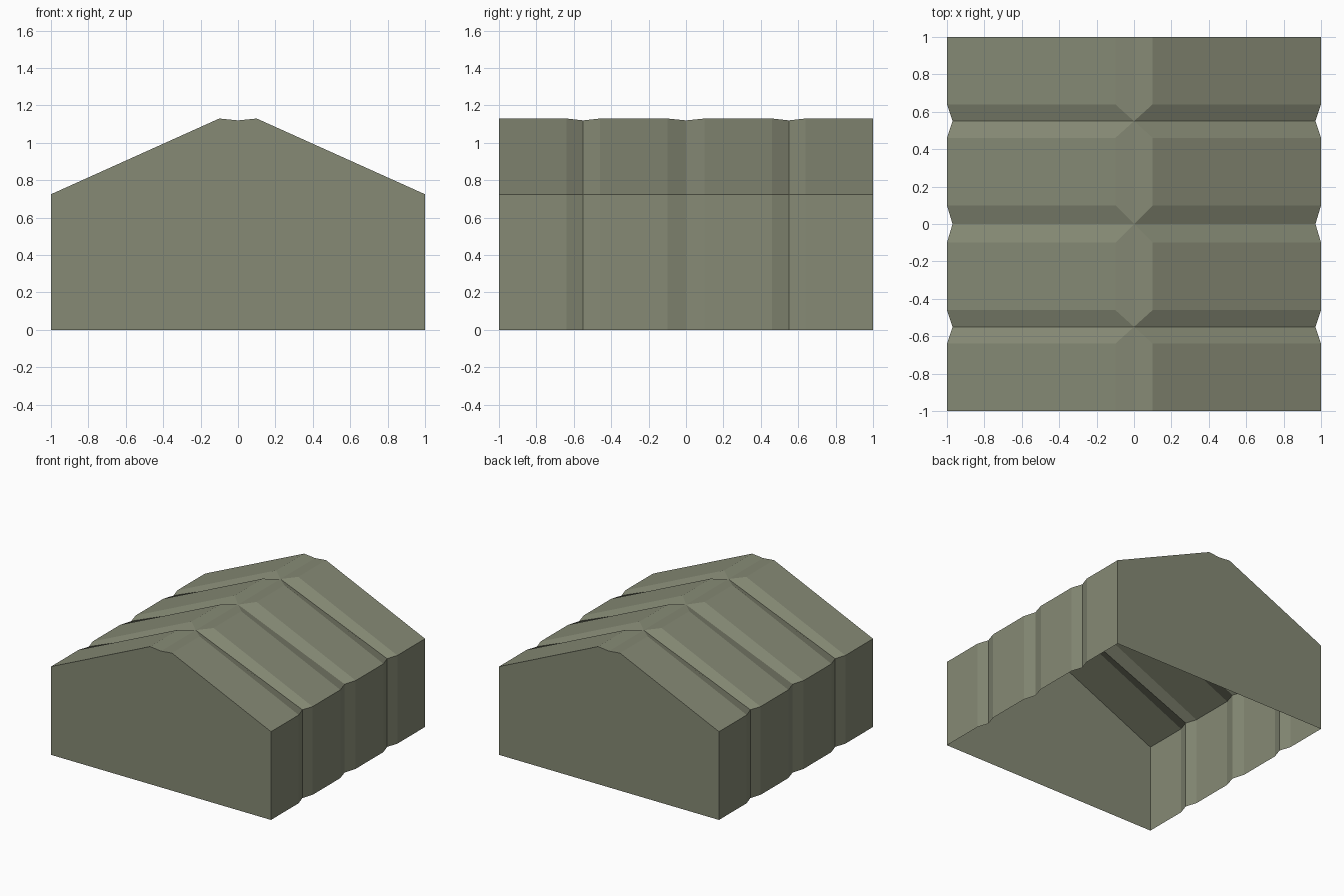
import bpy
import bmesh

cube = bpy.data.objects.get("Cube")
if cube:
    bpy.data.objects.remove(cube, do_unlink=True)

# Canvas colour
canvas = bpy.data.materials.new("olive_canvas")
canvas.use_nodes = True
colour = (0.238, 0.254, 0.178, 1)
canvas.diffuse_color = colour
bsdf = canvas.node_tree.nodes["Principled BSDF"]
bsdf.inputs["Base Color"].default_value = colour
bsdf.inputs["Roughness"].default_value = 0.9

EAVE, RIDGE, SAG = 0.725, 1.13, 1.12


def mirrored(half):
    """Complete a left-to-centre profile with its mirror image."""
    return half + [(-x, z) for x, z in reversed(half[:-1])]


# Full cross-section, and the pulled-in one where the cords press the canvas;
# there the two ridge edges gather into the sagging centre point
full = mirrored([(-1, 0), (-1, EAVE), (-0.1, RIDGE), (0, SAG)])
pinched = mirrored([(-0.97, 0), (-0.97, EAVE), (0, SAG), (0, SAG)])

# Stations from front to back
stations = [(-1, full)]
for centre, half_width in ((-0.55, 0.09), (0, 0.1), (0.55, 0.09)):
    stations += [(centre - half_width, full), (centre, pinched),
                 (centre + half_width, full)]
stations.append((1, full))

# Loft walls and roof, close both gables, leave the floor open
bm = bmesh.new()
rings = [[bm.verts.new((x, y, z)) for x, z in section] for y, section in stations]
for a, b in zip(rings, rings[1:]):
    for i in range(len(full) - 1):
        bm.faces.new((a[i], b[i], b[i + 1], a[i + 1]))
bm.faces.new(rings[0])
bm.faces.new(list(reversed(rings[-1])))
bmesh.ops.remove_doubles(bm, verts=bm.verts[:], dist=0.0001)
bmesh.ops.recalc_face_normals(bm, faces=bm.faces[:])

# Outward normals: the front gable must face -y
bm.normal_update()
front = min(bm.faces, key=lambda f: f.calc_center_median().y)
if front.normal.y > 0:
    bmesh.ops.reverse_faces(bm, faces=bm.faces[:])

mesh = bpy.data.meshes.new("tent_shell")
bm.to_mesh(mesh)
bm.free()
mesh.materials.append(canvas)
tent = bpy.data.objects.new("tent_shell", mesh)
bpy.context.collection.objects.link(tent)
